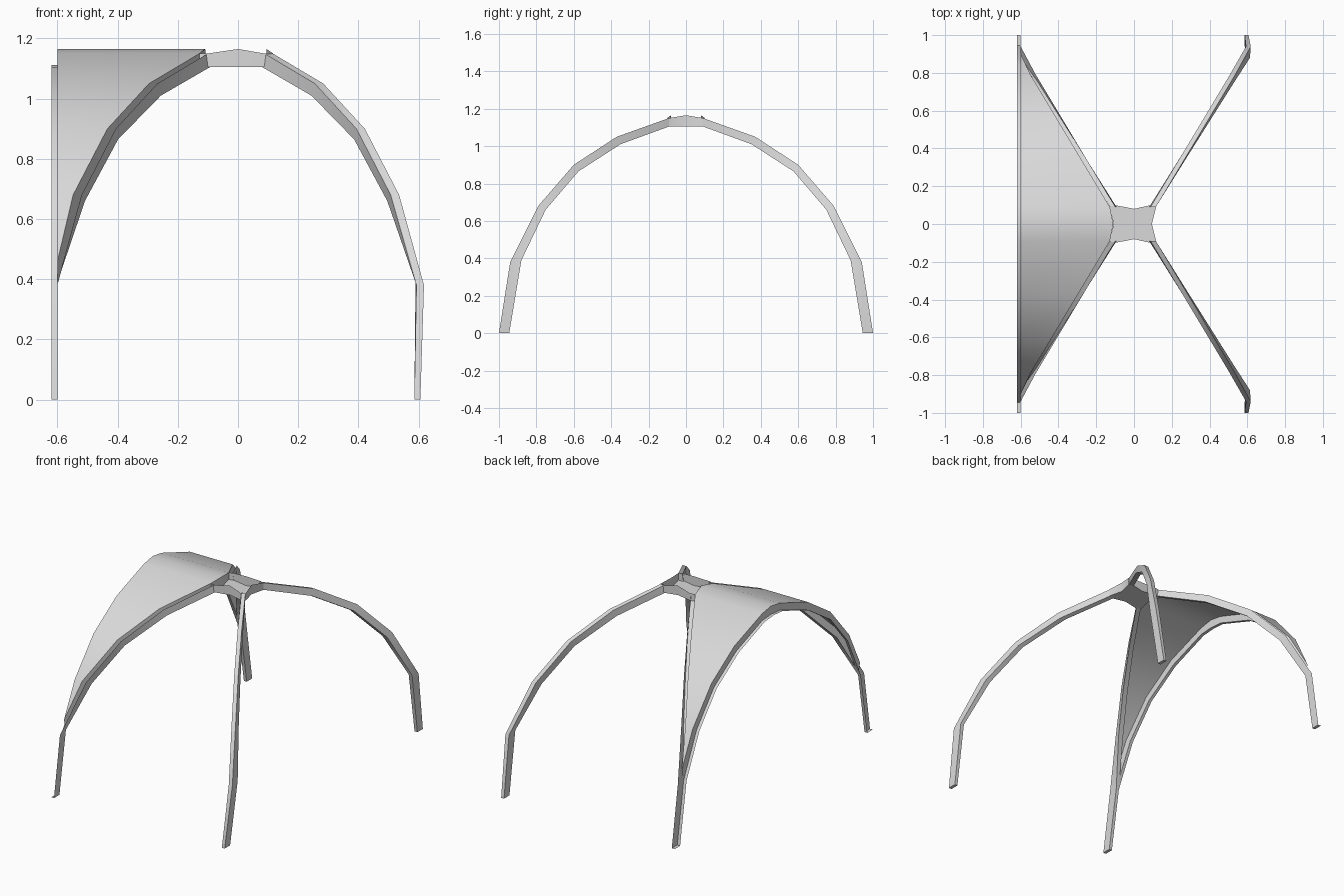
import bpy
import math

cube = bpy.data.objects.get("Cube")
if cube:
    bpy.data.objects.remove(cube, do_unlink=True)

stone = bpy.data.materials.new("pale_grey_stone")
stone.use_nodes = True
GREY = (0.7, 0.7, 0.7, 1)
stone.diffuse_color = GREY
stone.node_tree.nodes["Principled BSDF"].inputs["Base Color"].default_value = GREY

# Arch profiles as (y, z), crown to foot
OUTER = [(.09, 1.15), (.37, 1.05), (.6, .9), (.79, .68), (.94, .38), (1, 0)]
INNER = [(.09, 1.105), (.35, 1.01), (.575, .865), (.75, .66), (.88, .39), (.945, 0)]
WALL_IN, WALL_OUT = -.6, -.62
SHIFT = .0125                       # the webbed side sits slightly further out


def make(name, verts, faces):
    mesh = bpy.data.meshes.new(name)
    mesh.from_pydata(verts, [], faces)
    mesh.validate()
    mesh.materials.append(stone)
    obj = bpy.data.objects.new(name, mesh)
    bpy.context.collection.objects.link(obj)
    bpy.ops.object.select_all(action='DESELECT')
    obj.select_set(True)
    bpy.context.view_layer.objects.active = obj
    bpy.ops.object.mode_set(mode='EDIT')
    bpy.ops.mesh.select_all(action='SELECT')
    bpy.ops.mesh.normals_make_consistent(inside=False)
    bpy.ops.object.mode_set(mode='OBJECT')
    bpy.ops.object.shade_smooth_by_angle(angle=math.radians(32))
    return obj


def loft(name, rings, closed=True):
    """Skin a list of equal-length cross-sections; closed ones get end caps."""
    n = len(rings[0])
    verts = [p for ring in rings for p in ring]
    faces = []
    for r in range(len(rings) - 1):
        for i in range(n if closed else n - 1):
            j = (i + 1) % n
            faces.append((r * n + i, r * n + j, (r + 1) * n + j, (r + 1) * n + i))
    if closed:
        last = (len(rings) - 1) * n
        faces += [tuple(range(n)), tuple(range(last, last + n))]
    return make(name, verts, faces)


def outer_edges(y):
    mid = .2695 + (y - .37) * .6
    return mid - .014, mid + .014


def inner_edges(y):
    mid = .261 + (y - .35) * .63
    return mid - .017, mid + .017


def flip(p, sx, sy):
    return (p[0] * sx, p[1] * sy, p[2])


# Full ribs on the open side, L-section ribs (side wall and soffit) under the web
for sy, end in ((-1, "front"), (1, "back")):
    full, angle = [], []
    for i in range(6):
        (yo, zo), (yi, zi) = OUTER[i], INNER[i]
        if i < 4:
            a, b = outer_edges(yo)
            c, d = inner_edges(yi)
            top_x, in_x, out_x = (-x - SHIFT for x in (a, c, d))
        else:
            a, b = (.593, .618) if i == 4 else (.586, .606)
            c, d = (.59, .614) if i == 4 else (.586, .606)
            top_x, in_x, out_x = WALL_IN, WALL_IN, WALL_OUT
        full.append([flip(p, 1, sy) for p in
                     ((a, yo, zo), (b, yo, zo), (d, yi, zi), (c, yi, zi))])
        angle.append([flip(p, 1, sy) for p in
                      ((top_x, yo, zo), (in_x, yi, zi), (out_x, yi, zi))])
    loft(end + "_left_rib", full)
    loft(end + "_right_rib", angle, closed=False)
    loft(end + "_right_foot_plate",
         [[(x, y * sy, 0) for x in (WALL_IN, WALL_OUT)] for y in (.945, 1)], closed=False)


def mirrored(half, crown):
    """Full arch from one half profile plus its crown point."""
    return [(-y, z) for y, z in reversed(half)] + [crown] + half


# Wall arch soffit along the right edge
wall = mirrored(INNER[:5], (0, 1.112))
loft("wall_arch_soffit", [[(x, y, z) for x in (WALL_IN, WALL_OUT)] for y, z in wall],
     closed=False)

# Vault web: a shell with edge walls, open underneath, cut along the diagonals
top = mirrored(OUTER[:4] + [(.9, .46)], (0, 1.165))
rings = []
for (yo, zo), (yi, zi) in zip(top, wall):
    xo, xi = (max(WALL_IN, -outer_edges(abs(y))[1] - SHIFT) for y in (yo, yi))
    if yo == 0:
        xo = xi = -.11
    rings.append([(WALL_IN, yi, zi), (WALL_IN, yo, zo), (xo, yo, zo), (xi, yi, zi)])
loft("vault_web", rings, closed=False)

# Crown hub: floor with a low wall that rises between the ribs
quarter = [(.095, 0, 1.165), (.117, .09, 1.15), (.088, .1, 1.15), (0, .08, 1.165)]
half = quarter + [(-x - SHIFT, y, z) for x, y, z in reversed(quarter[:3])]
rim = half + [flip(p, 1, -1) for p in reversed(half[1:-1])]
n = len(rim)
floor = [(x, y, 1.105) for x, y, z in rim]
make("crown_hub", rim + floor,
     [(i, (i + 1) % n, n + (i + 1) % n, n + i) for i in range(n)] + [tuple(range(n, 2 * n))])
